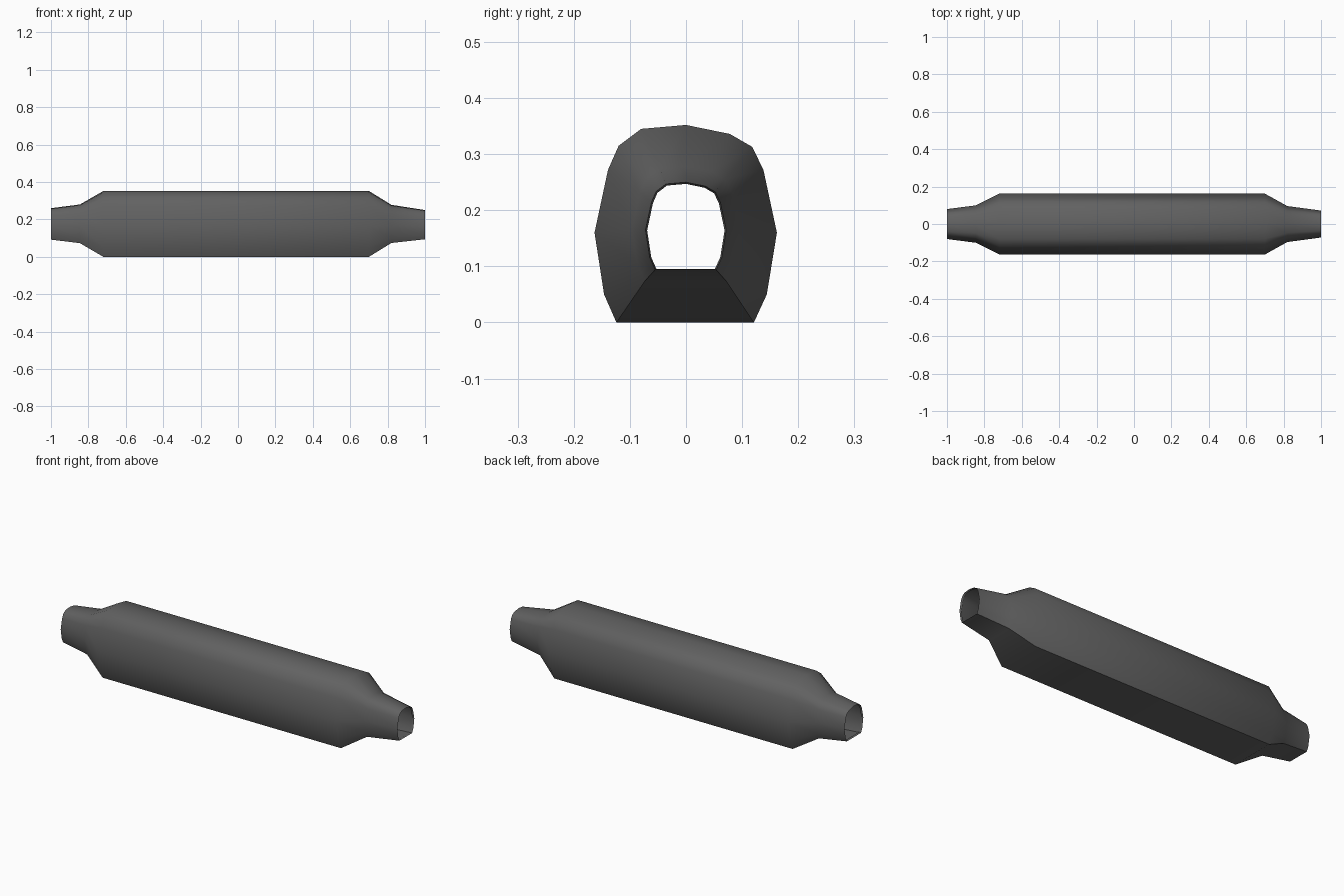
import bpy, bmesh

if "Cube" in bpy.data.objects:
    bpy.data.objects.remove(bpy.data.objects["Cube"])

# Main body cross-section (y, z): flat base, rounded crown
PROFILE = [(0.121, 0.0), (0.144, 0.05), (0.162, 0.16), (0.138, 0.272),
           (0.118, 0.313), (0.078, 0.336), (0.0, 0.352), (-0.08, 0.345),
           (-0.12, 0.315), (-0.139, 0.272), (-0.163, 0.16), (-0.146, 0.05),
           (-0.124, 0.0)]

# Stations: x, half width, lowest z, highest z
LIP_L = (-0.99, 0.077, 0.095, 0.256)
LIP_R = (0.99, 0.069, 0.095, 0.247)
STATIONS = [LIP_L, (-1.0, 0.08, 0.092, 0.26), (-0.845, 0.1, 0.073, 0.28),
            (-0.72, 0.1625, 0.0, 0.352), (0.70, 0.1625, 0.0, 0.352),
            (0.82, 0.096, 0.074, 0.278), (1.0, 0.072, 0.094, 0.25), LIP_R]


def add_ring(bm, x, half, low, high):
    return [bm.verts.new((x, y * half / 0.1625, low + z * (high - low) / 0.352))
            for y, z in PROFILE]


# Hollow tube lofted through the stations, open at both ends
bm = bmesh.new()
rings = [add_ring(bm, *s) for s in STATIONS]
n = len(PROFILE)
for a, b in zip(rings, rings[1:]):
    for i in range(n):
        j = (i + 1) % n
        bm.faces.new((a[i], b[i], b[j], a[j]))
bmesh.ops.recalc_face_normals(bm, faces=bm.faces)
# Make the skin face outward
crown = max(bm.faces, key=lambda f: f.calc_center_median().z)
if crown.normal.z < 0:
    bmesh.ops.reverse_faces(bm, faces=bm.faces)
mesh = bpy.data.meshes.new("hollow_tube_body")
bm.to_mesh(mesh)
bm.free()
body = bpy.data.objects.new("hollow_tube_body", mesh)
bpy.context.collection.objects.link(body)

# Dark grey finish
mat = bpy.data.materials.new("dark_grey")
mat.diffuse_color = (0.12, 0.12, 0.12, 1)
mat.use_nodes = True
mat.node_tree.nodes["Principled BSDF"].inputs["Base Color"].default_value = mat.diffuse_color
mesh.materials.append(mat)

# Smooth shading with sharp creases
bpy.context.view_layer.objects.active = body
body.select_set(True)
bpy.ops.object.shade_smooth_by_angle(angle=0.6)
